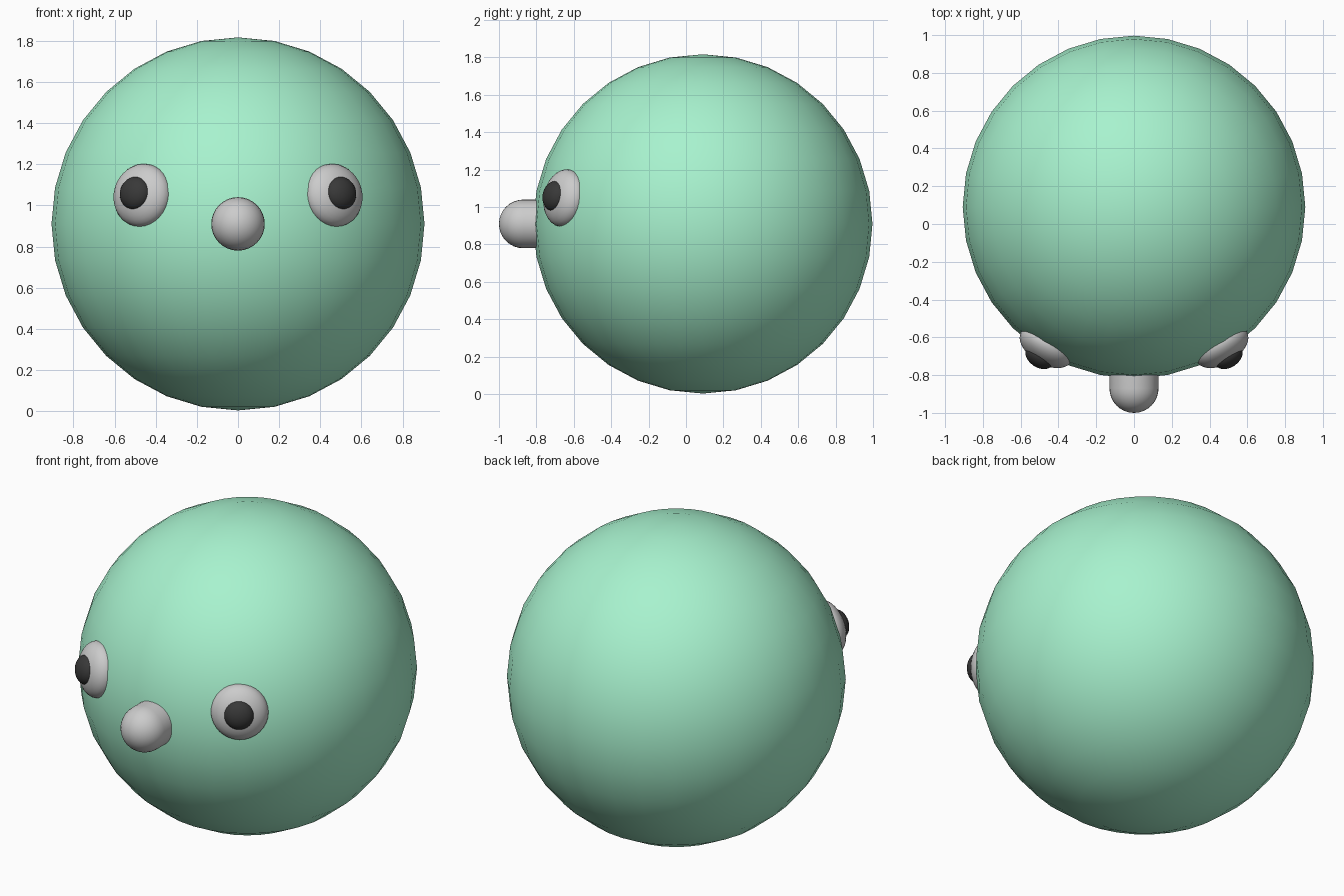
import bpy, bmesh
from math import sin, cos, pi, radians
from mathutils import Matrix, Vector

if "Cube" in bpy.data.objects:
    bpy.data.objects.remove(bpy.data.objects["Cube"])

CENTRE = Vector((0, 0.09, 0.91))


def material(name, colour):
    m = bpy.data.materials.new(name)
    m.diffuse_color = (*colour, 1)
    m.use_nodes = True
    m.node_tree.nodes["Principled BSDF"].inputs["Base Color"].default_value = m.diffuse_color
    return m


def finish(name, bm, mat=None):
    bmesh.ops.recalc_face_normals(bm, faces=bm.faces)
    for f in bm.faces:
        f.smooth = True
    me = bpy.data.meshes.new(name)
    bm.to_mesh(me)
    bm.free()
    ob = bpy.data.objects.new(name, me)
    bpy.context.collection.objects.link(ob)
    if mat:
        me.materials.append(mat)
    return ob


def ellipsoid(name, matrix, mat=None):
    bm = bmesh.new()
    bmesh.ops.create_uvsphere(bm, u_segments=32, v_segments=16, radius=1, matrix=matrix)
    return finish(name, bm, mat)


green = material("green", (0.39, 0.89, 0.62))
black = material("black", (0.04, 0.04, 0.04))

# Round body
ellipsoid("body", Matrix.Translation(CENTRE) @ Matrix.Scale(0.907, 4), green)

# Nose: short round-ended peg, a lathed profile pointing forward
bm = bmesh.new()
R, START, BASE = 0.13, -0.87, -0.72
profile = [(0, BASE), (R, BASE)]
profile += [(R * cos(a), START - R * sin(a)) for a in [i * pi / 16 for i in range(8)]]
profile += [(0, START - R)]
verts = [bm.verts.new((r, y, CENTRE.z)) for r, y in profile]
edges = [bm.edges.new(p) for p in zip(verts, verts[1:])]
bmesh.ops.spin(bm, geom=verts + edges, cent=(0, 0, CENTRE.z), axis=(0, 1, 0),
               angle=2 * pi, steps=32)
bmesh.ops.remove_doubles(bm, verts=bm.verts, dist=1e-4)
nose = finish("nose", bm)
nose.data.set_sharp_from_angle(angle=radians(40))

# Eyes and pupils: flattened spheres along the outward direction of each side
for side, label in ((-1, "left"), (1, "right")):
    az, el = radians(32.2), radians(9)
    out = Vector((side * sin(az) * cos(el), -cos(az) * cos(el), sin(el)))
    turn = out.to_track_quat('Z', 'Y').to_matrix().to_4x4()
    for part, dist, radius, depth, mat in (("eye", 0.885, 0.155, 0.09, None),
                                           ("pupil", 0.95, 0.081, 0.055, black)):
        ellipsoid(f"{label}_{part}", Matrix.Translation(CENTRE + out * dist) @ turn
                  @ Matrix.Diagonal((radius, radius, depth, 1)), mat)
